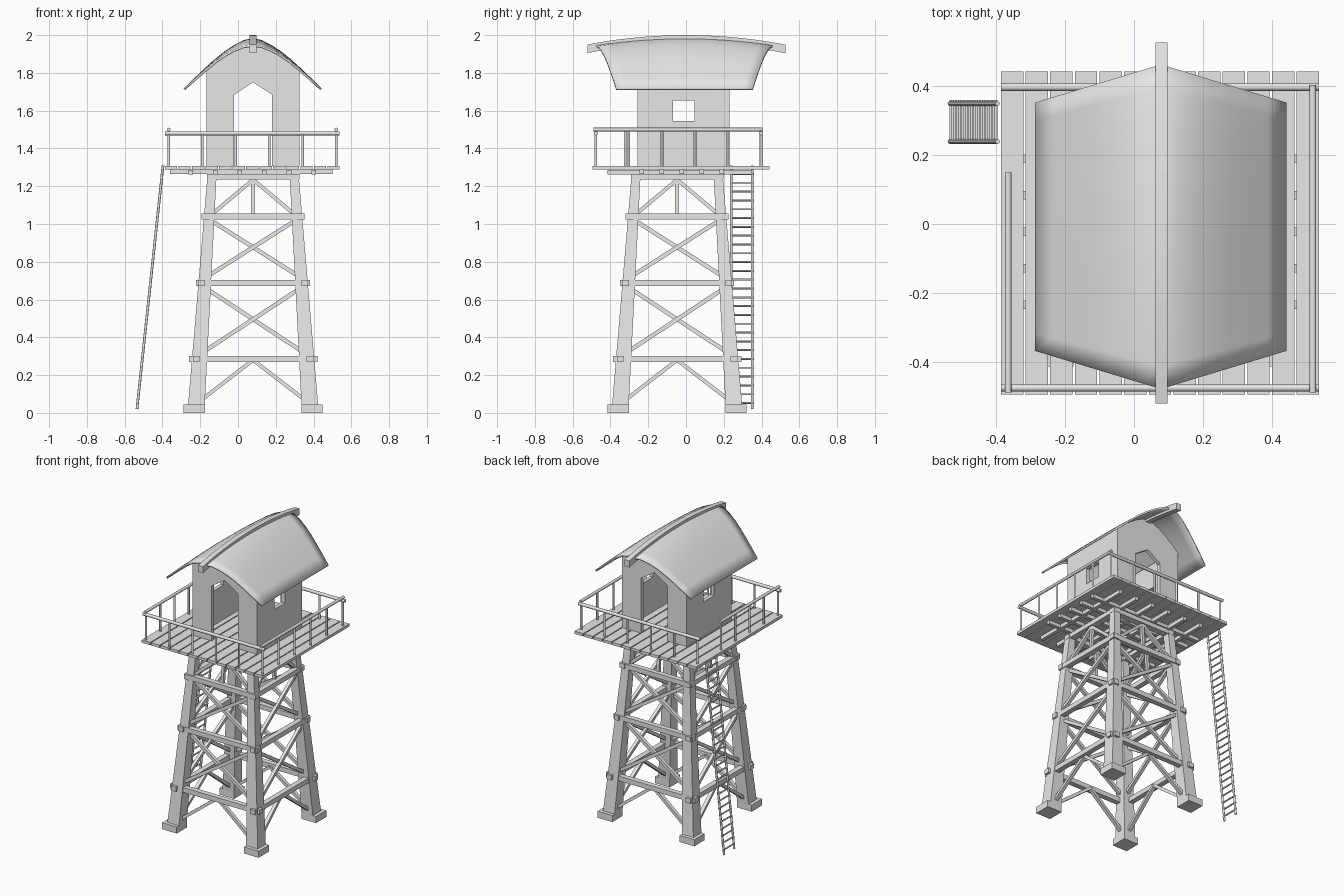
import bpy, bmesh, math
from mathutils import Vector, Matrix

if "Cube" in bpy.data.objects:
    bpy.data.objects.remove(bpy.data.objects["Cube"])

CX, CY = 0.08, -0.047          # tower axis
DECK = 1.307                   # deck surface height

grey = bpy.data.materials.new("plain_grey")
grey.use_nodes = True
grey.diffuse_color = (0.8, 0.8, 0.8, 1)
grey.node_tree.nodes["Principled BSDF"].inputs["Base Color"].default_value = (0.8, 0.8, 0.8, 1)


def finish(name, bm, smooth=False):
    bmesh.ops.recalc_face_normals(bm, faces=bm.faces[:])
    mesh = bpy.data.meshes.new(name)
    bm.to_mesh(mesh)
    bm.free()
    mesh.materials.append(grey)
    obj = bpy.data.objects.new(name, mesh)
    bpy.context.collection.objects.link(obj)
    if smooth:
        bpy.ops.object.select_all(action='DESELECT')
        obj.select_set(True)
        bpy.context.view_layer.objects.active = obj
        bpy.ops.object.shade_smooth_by_angle(angle=math.radians(40))
    return obj


def box(bm, lo, hi):
    lo, hi = Vector(lo), Vector(hi)
    m = Matrix.Translation((lo + hi) / 2) @ Matrix.Diagonal((*(hi - lo), 1))
    bmesh.ops.create_cube(bm, size=1, matrix=m)


def beam(bm, a, b, width, depth, out):
    """Rectangular bar from a to b; depth is measured along the out direction."""
    a, b = Vector(a), Vector(b)
    d = (b - a).normalized()
    side = d.cross(Vector(out)).normalized()
    rot = Matrix((side, d.cross(side), d)).transposed().to_4x4()
    m = Matrix.Translation((a + b) / 2) @ rot @ Matrix.Diagonal((width, depth, (b - a).length, 1))
    bmesh.ops.create_cube(bm, size=1, matrix=m)


def rod(bm, a, b, r):
    a, b = Vector(a), Vector(b)
    m = Matrix.Translation((a + b) / 2) @ (b - a).to_track_quat('Z', 'Y').to_matrix().to_4x4()
    bmesh.ops.create_cone(bm, cap_ends=True, segments=10, radius1=r, radius2=r,
                          depth=(b - a).length, matrix=m)


def spread(a, b, n):
    return [a + (b - a) * i / (n - 1) for i in range(n)]


# Footings and tapered legs
def leg_at(z):
    return 0.303 - 0.068 * z


pads, legs = bmesh.new(), bmesh.new()
for sx in (-1, 1):
    for sy in (-1, 1):
        x, y = CX + sx * 0.312, CY + sy * 0.312
        box(pads, (x - 0.056, y - 0.056, 0), (x + 0.056, y + 0.056, 0.045))
        rings = []
        for z, h in ((0.04, 0.044), (1.25, 0.024)):
            px, py = CX + sx * leg_at(z), CY + sy * leg_at(z)
            rings.append([legs.verts.new((px + i * h, py + j * h, z))
                          for i, j in ((-1, -1), (1, -1), (1, 1), (-1, 1))])
        for ring in rings:
            legs.faces.new(ring)
        for i in range(4):
            j = (i + 1) % 4
            legs.faces.new((rings[0][i], rings[0][j], rings[1][j], rings[1][i]))
finish("footings", pads)
finish("legs", legs)

# Girders and bracing, repeated on the four sides
girders, braces = bmesh.new(), bmesh.new()
for k in range(4):
    turn = Matrix.Rotation(k * math.pi / 2, 3, 'Z')
    out = turn @ Vector((0, -1, 0))

    def at(u, z, push=0.0):
        return turn @ Vector((u, -leg_at(z) - push, z)) + Vector((CX, CY, 0))

    for z, half in ((0.285, 0.34), (0.688, 0.302), (1.04, 0.272)):
        beam(girders, at(-half, z, 0.017), at(half, z, 0.017), 0.033, 0.036, out)
    beam(girders, at(-0.245, 1.25), at(0.245, 1.25), 0.03, 0.045, out)
    for s in (-1, 1):
        for lo, hi in ((0.31, 0.665), (0.715, 1.025)):
            beam(braces, at(-s * leg_at(lo), lo, s * 0.008), at(s * leg_at(hi), hi, s * 0.008),
                 0.022, 0.022, out)
        beam(braces, at(s * 0.285, 0.06), at(0, 0.28), 0.02, 0.024, out)
        beam(braces, at(s * 0.22, 1.05), at(0, 1.235), 0.02, 0.024, out)
    beam(braces, at(0, 1.05), at(0, 1.24), 0.02, 0.02, out)
finish("girders", girders)
finish("cross_braces", braces)

# Deck planks and the joists beneath
planks, joists = bmesh.new(), bmesh.new()
for x in spread(-0.387, 0.473, 13):
    box(planks, (x, -0.496, 1.288), (x + 0.065, 0.443, DECK))
for y in spread(-0.235, 0.19, 5):
    box(joists, (-0.36, y - 0.012, 1.264), (0.5, y + 0.012, 1.289))
for x in spread(-0.25, 0.4, 6):
    box(joists, (x - 0.012, -0.415, 1.262), (x + 0.012, 0.35, 1.287))
finish("deck_planks", planks)
finish("deck_joists", joists)

# Railings: the side rails rest on the front and back rails
rails = bmesh.new()
for y in (-0.477, 0.398):
    rod(rails, (-0.387, y, 1.48), (0.538, y, 1.48), 0.011)
    for x in spread(-0.366, 0.52, 6):
        rod(rails, (x, y, 1.3), (x, y, 1.48), 0.007)
for x, end, n in ((0.52, 0.405, 6), (-0.366, 0.15, 5)):
    rod(rails, (x, -0.49, 1.5), (x, end, 1.5), 0.01)
    for y in spread(-0.477, end - 0.008, n)[1:]:
        rod(rails, (x, y, 1.3), (x, y, 1.5), 0.007)
finish("railings", rails, True)

# Ladder on the right side
ladder = bmesh.new()
foot, head = Vector((-0.535, 0, 0.02)), Vector((-0.397, 0, 1.31))
for y in (0.24, 0.35):
    off = Vector((0, y, 0))
    rod(ladder, foot + off, head + off, 0.007)
for t in spread(0.025, 0.965, 27):
    p = foot.lerp(head, t)
    rod(ladder, p + Vector((0, 0.232, 0)), p + Vector((0, 0.36, 0)), 0.005)
finish("ladder", ladder, True)

# Curved roof: height across the span, sagging towards the ridge ends
SPAN = 0.366
CURVE = [(0, 1.985), (0.05, 1.973), (0.1, 1.947), (0.15, 1.914), (0.2, 1.874),
         (0.25, 1.829), (0.31, 1.772), (SPAN, 1.718)]


def roof_z(s, y):
    for (s0, z0), (s1, z1) in zip(CURVE, CURVE[1:]):
        if s <= s1 + 1e-6:
            z = z0 + (z1 - z0) * (s - s0) / (s1 - s0)
            break
    return z - 0.037 * ((y + 0.008) / 0.47) ** 2 * (1 - s / SPAN)


across = [-s for s, _ in reversed(CURVE[1:])] + [s for s, _ in CURVE]
roof = bmesh.new()
rows = []
for u in across:
    half = 0.472 - 0.111 * abs(u) / SPAN
    rows.append([roof.verts.new((CX - 0.002 + u, y, roof_z(abs(u), y)))
                 for y in spread(-0.008 - half, -0.008 + half, 15)])
for r0, r1 in zip(rows, rows[1:]):
    for i in range(14):
        roof.faces.new((r0[i], r1[i], r1[i + 1], r0[i + 1]))
roof_obj = finish("roof_shell", roof, True)
mod = roof_obj.modifiers.new("thickness", 'SOLIDIFY')
mod.thickness = 0.012

# Bowed ridge beam
ridge = bmesh.new()
prev = None
for y in spread(-0.522, 0.528, 15):
    top = 2.0 - 0.05 * (y / 0.525) ** 2
    ring = [ridge.verts.new((CX + dx, y, top + dz))
            for dx, dz in ((-0.018, -0.045), (0.018, -0.045), (0.018, 0), (-0.018, 0))]
    if prev:
        for i in range(4):
            j = (i + 1) % 4
            ridge.faces.new((prev[i], prev[j], ring[j], ring[i]))
    else:
        ridge.faces.new(ring)
    prev = ring
ridge.faces.new(prev)
finish("ridge_beam", ridge)

# Cabin end walls with pointed doorways
HALF, WALL = 0.246, 0.025
for name, y0 in (("front_wall", -0.257), ("back_wall", 0.23 - WALL)):
    bm = bmesh.new()
    pts = [(-HALF, DECK), (-0.1, DECK), (-0.1, 1.685), (0, 1.75), (0.1, 1.685), (0.1, DECK), (HALF, DECK)]
    pts += [(u, roof_z(abs(u), y0) - 0.01) for u in spread(HALF, -HALF, 13)]
    face = bm.faces.new([bm.verts.new((CX + u, y0, z)) for u, z in pts])
    ext = bmesh.ops.extrude_face_region(bm, geom=[face], use_keep_orig=True)
    moved = [v for v in ext["geom"] if isinstance(v, bmesh.types.BMVert)]
    bmesh.ops.translate(bm, verts=moved, vec=(0, WALL, 0))
    finish(name, bm)

# Cabin side walls with square windows
ys, zs = (-0.24, -0.07, 0.045, 0.213), (DECK, 1.545, 1.655, 1.825)
for name, sx in (("left_wall", 1), ("right_wall", -1)):
    bm = bmesh.new()
    grid = [[bm.verts.new((CX + sx * (HALF - WALL / 2), y, z)) for z in zs] for y in ys]
    for i in range(3):
        for j in range(3):
            if (i, j) != (1, 1):
                bm.faces.new((grid[i][j], grid[i + 1][j], grid[i + 1][j + 1], grid[i][j + 1]))
    wall = finish(name, bm)
    mod = wall.modifiers.new("thickness", 'SOLIDIFY')
    mod.thickness, mod.offset = WALL, 0
